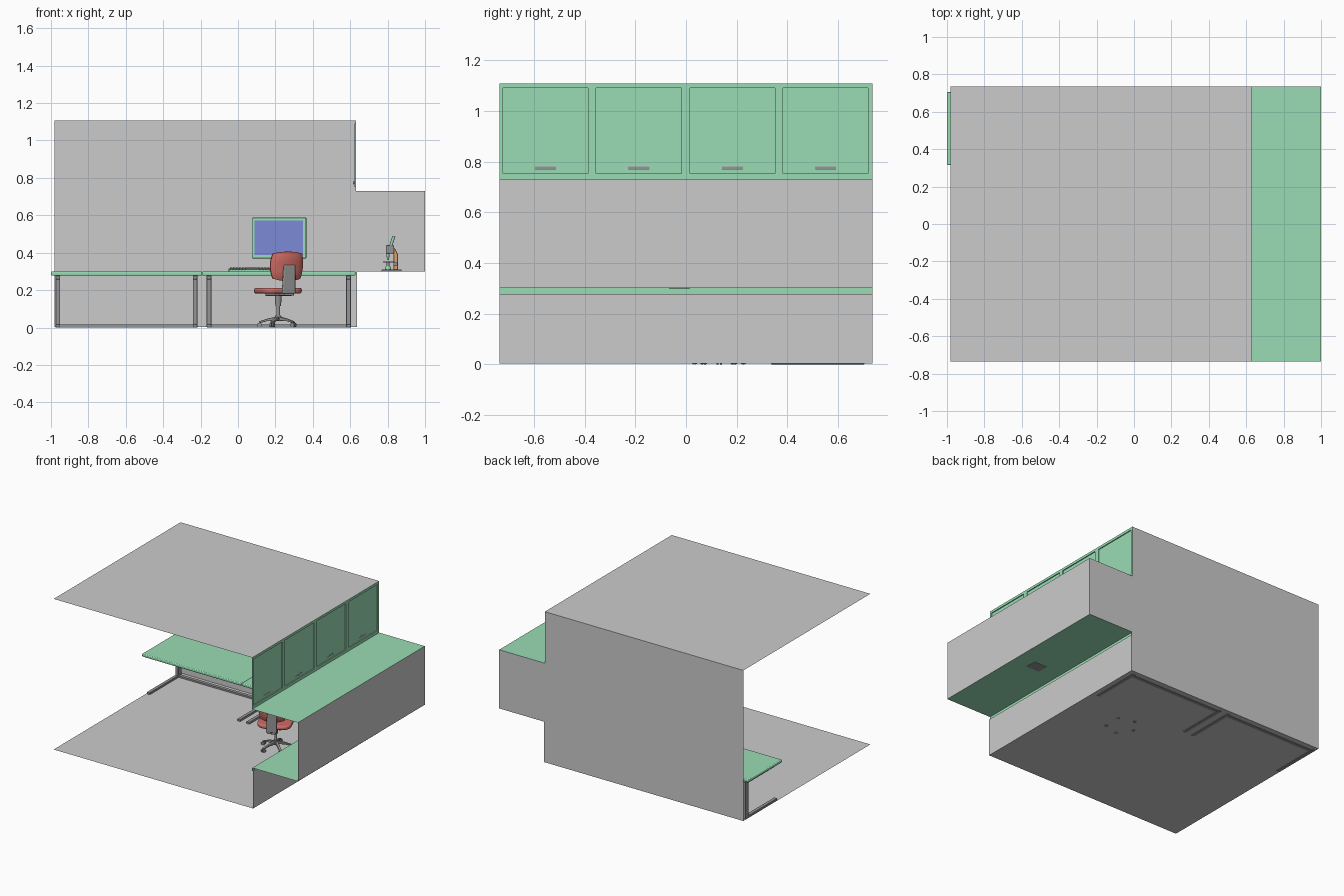
import bpy, bmesh
from math import sin, cos, pi, radians
from mathutils import Vector, Matrix

if "Cube" in bpy.data.objects:
    bpy.data.objects.remove(bpy.data.objects["Cube"])


def mat(name, rgb):
    m = bpy.data.materials.new(name)
    m.diffuse_color = (*rgb, 1)
    m.use_nodes = True
    m.node_tree.nodes["Principled BSDF"].inputs["Base Color"].default_value = m.diffuse_color
    return m


GREEN = mat("green", (0.32, 0.72, 0.46))
RED = mat("red", (0.62, 0.15, 0.13))
BLUE = mat("blue", (0.2, 0.25, 0.66))
ORANGE = mat("orange", (0.75, 0.35, 0.15))
DARK = mat("dark_grey", (0.3, 0.3, 0.3))


def finish(bm, name, m=None, bevel=0, seg=3, smooth=False, xf=None):
    me = bpy.data.meshes.new(name)
    if xf:
        bm.transform(xf)
    bm.to_mesh(me)
    bm.free()
    ob = bpy.data.objects.new(name, me)
    bpy.context.collection.objects.link(ob)
    if m:
        me.materials.append(m)
    if bevel:
        b = ob.modifiers.new("bevel", 'BEVEL')
        b.width, b.segments = bevel, seg
    if smooth:
        bpy.ops.object.select_all(action='DESELECT')
        bpy.context.view_layer.objects.active = ob
        ob.select_set(True)
        bpy.ops.object.shade_smooth_by_angle(angle=radians(35))
    return ob


def poly(name, pts, m=None):
    bm = bmesh.new()
    bm.faces.new([bm.verts.new(p) for p in pts])
    return finish(bm, name, m)


def box(name, lo, hi, m=None, xf=None, **kw):
    lo, hi = Vector(lo), Vector(hi)
    bm = bmesh.new()
    bmesh.ops.create_cube(bm, matrix=Matrix.Translation((lo + hi) / 2) @ Matrix.Diagonal((*(hi - lo), 1)))
    return finish(bm, name, m, xf=xf, **kw)


def rod(name, a, b, r1, r2=None, m=None, xf=None, n=16):
    a, b = Vector(a), Vector(b)
    d = b - a
    bm = bmesh.new()
    bmesh.ops.create_cone(bm, cap_ends=True, segments=n, radius1=r1, radius2=r1 if r2 is None else r2, depth=d.length,
                          matrix=Matrix.Translation((a + b) / 2) @ d.to_track_quat('Z', 'Y').to_matrix().to_4x4())
    return finish(bm, name, m, smooth=True, xf=xf)


def prism(name, outline, y0, y1, m=None, xf=None, **kw):
    # outline in the xz plane, extruded along y
    bm = bmesh.new()
    f = bm.faces.new([bm.verts.new((x, y0, z)) for x, z in outline])
    r = bmesh.ops.extrude_face_region(bm, geom=[f])
    bmesh.ops.translate(bm, verts=[v for v in r['geom'] if isinstance(v, bmesh.types.BMVert)], vec=(0, y1 - y0, 0))
    bmesh.ops.recalc_face_normals(bm, faces=bm.faces)
    return finish(bm, name, m, xf=xf, **kw)


# room shell: open at the front and the left
L, R, E, Y = -0.98, 0.63, 1.0, 0.735
CEIL, LO, HI, F, W = 1.108, 0.30, 0.73, 0.004, 0.637


def sheet_z(name, x0, x1, z, m=None):
    return poly(name, [(x0, -Y, z), (x1, -Y, z), (x1, Y, z), (x0, Y, z)], m)


def sheet_x(name, x, z0, z1, m=None):
    return poly(name, [(x, -Y, z0), (x, -Y, z1), (x, Y, z1), (x, Y, z0)], m)


sheet_z("floor", L, W, F)
sheet_z("ceiling", L, R, CEIL)
poly("back_wall", [(x, Y, z) for x, z in
                   [(L, F), (W, F), (W, LO), (E, LO), (E, HI), (R, HI), (R, CEIL), (L, CEIL)]])
sheet_x("lower_wall", W, F, LO - 0.022)
sheet_z("counter_lip", R, W, LO - 0.022, GREEN)
sheet_x("counter_edge", R, LO - 0.022, LO, GREEN)
sheet_z("counter", R, E, LO, GREEN)
sheet_x("alcove_wall", E, LO, HI)
sheet_z("alcove_top", R, E, HI, GREEN)

# cabinet front with four raised doors
ys = [-Y, -0.722, -0.387, -0.355, -0.018, 0.015, 0.351, 0.383, 0.718, Y]
zs = [HI, 0.752, 1.09, CEIL]
bm = bmesh.new()
grid = [[bm.verts.new((R, y, z)) for z in zs] for y in ys]
doors = []
for i in range(9):
    for j in range(3):
        f = bm.faces.new([grid[i][j], grid[i][j + 1], grid[i + 1][j + 1], grid[i + 1][j]])
        if j == 1 and i % 2:
            doors.append(f)
for f in doors:
    r = bmesh.ops.extrude_discrete_faces(bm, faces=[f])
    bmesh.ops.translate(bm, verts=r['faces'][0].verts, vec=(-0.007, 0, 0))
finish(bm, "cabinet_front", GREEN)
for i in range(1, 9, 2):
    c = (ys[i] + ys[i + 1]) / 2
    box("cabinet_handle", (0.614, c - 0.043, 0.766), (0.6235, c + 0.043, 0.782), DARK, bevel=0.003)

# desks: top, C-shaped legs, floor rail
for x0, x1 in [(-1.0, -0.192), (-0.192, 0.628)]:
    box("desk_top", (x0, 0.315, 0.278), (x1, 0.705, 0.30), GREEN, bevel=0.006)
    for lx in (x0 + 0.037, x1 - 0.037):
        a, b = lx - 0.0125, lx + 0.0125
        box("desk_leg", (a, 0.665, 0.003), (b, 0.705, 0.278), DARK, bevel=0.003)
        box("desk_foot", (a, 0.335, 0.0), (b, 0.705, 0.018), DARK, bevel=0.003)
        box("desk_arm", (a, 0.36, 0.258), (b, 0.69, 0.278), DARK, bevel=0.003)
    box("desk_rail", (x0 + 0.037, 0.67, 0.001), (x1 - 0.037, 0.695, 0.016), DARK)

# monitor and keyboard
M = Matrix.Translation((0.22, 0.56, 0)) @ Matrix.Rotation(radians(-4), 4, 'Z')
box("monitor_case", (-0.145, -0.012, 0.37), (0.145, 0.014, 0.587), GREEN, xf=M, bevel=0.003)
box("monitor_screen", (-0.13, -0.014, 0.388), (0.13, -0.011, 0.572), BLUE, xf=M)
box("monitor_neck", (-0.025, 0.014, 0.305), (0.025, 0.03, 0.46), GREEN, xf=M)
box("monitor_foot", (-0.075, -0.045, 0.30), (0.075, 0.06, 0.308), GREEN, xf=M, bevel=0.003)
K = Matrix.Translation((0.07, 0.43, 0.302)) @ Matrix.Rotation(radians(6), 4, 'X')
box("keyboard_body", (-0.12, -0.045, 0), (0.12, 0.045, 0.01), GREEN, xf=K, bevel=0.002)
for row in range(5):
    y = -0.038 + row * 0.0155
    for col in range(14):
        x = -0.113 + col * 0.0162
        box("key", (x, y, 0.01), (x + 0.0142, y + 0.0135, 0.014), DARK, xf=K)

# swivel chair, turned a little from the desk
C = Matrix.Translation((0.215, 0.13, 0)) @ Matrix.Rotation(radians(24), 4, 'Z')
for k in range(5):
    S = C @ Matrix.Rotation(2 * pi * k / 5 + 0.2, 4, 'Z')
    prism("chair_spoke", [(0.01, 0.058), (0.06, 0.047), (0.104, 0.032), (0.104, 0.022), (0.06, 0.034), (0.01, 0.036)],
          -0.009, 0.009, DARK, xf=S, bevel=0.003)
    for s in (-1, 1):
        rod("chair_caster", (0.101, s * 0.003, 0.013), (0.101, s * 0.011, 0.013), 0.013, m=DARK, xf=S)
rod("chair_hub", (0, 0, 0.034), (0, 0, 0.064), 0.02, 0.016, DARK, C)
rod("chair_piston", (0, 0, 0.06), (0, 0, 0.125), 0.01, m=DARK, xf=C)
rod("chair_column", (0, 0, 0.115), (0, 0, 0.175), 0.015, 0.019, DARK, C)
box("seat_plate", (-0.05, -0.07, 0.168), (0.05, 0.06, 0.184), DARK, xf=C, bevel=0.004)


def rounded(w, h, r, cz=0, n=6):
    pts = []
    for q, (sx, sz) in enumerate([(1, 1), (-1, 1), (-1, -1), (1, -1)]):
        for i in range(n + 1):
            a = pi / 2 * (q + i / n)
            pts.append((sx * (w - r) + r * cos(a), cz + sz * (h - r) + r * sin(a)))
    return pts


# seat profile is laid flat by turning y into z
flat = Matrix.Translation((0, 0.005, 0)) @ Matrix.Rotation(radians(90), 4, 'X')
prism("seat", rounded(0.115, 0.105, 0.06), 0.0, 0.03, RED, smooth=True, bevel=0.011,
      xf=C @ Matrix.Translation((0, 0, 0.182)) @ flat)

# curved backrest and its support
bm = bmesh.new()
N, H = 12, 6
B = Matrix.Translation((0, -0.128, 0.327)) @ Matrix.Rotation(radians(6), 4, 'X')
for side in (0, 1):
    g = []
    for i in range(N + 1):
        u = 2 * i / N - 1
        col = []
        for j in range(H + 1):
            v = 2 * j / H - 1
            # squashed square gives the rounded outline
            x = 0.098 * u * (1 - 0.13 * v * v - 0.05 * (1 - v) / 2)
            z = 0.079 * v * (1 - 0.15 * u * u)
            edge = (1 - u ** 6) * (1 - v ** 6)
            y = 2.2 * x * x + (1 if side else -1) * (0.004 + 0.01 * edge ** 0.5)
            col.append(bm.verts.new((x, y, z)))
        g.append(col)
    for i in range(N):
        for j in range(H):
            q = [g[i][j], g[i + 1][j], g[i + 1][j + 1], g[i][j + 1]]
            bm.faces.new(q[::-1] if side else q)
bmesh.ops.bridge_loops(bm, edges=[e for e in bm.edges if e.is_boundary])
bmesh.ops.recalc_face_normals(bm, faces=bm.faces)
finish(bm, "backrest", RED, smooth=True, xf=C @ B)
prism("backrest_support", [(-0.04, 0.182), (0.036, 0.182), (0.036, 0.335), (-0.03, 0.335)],
      -0.15, -0.132, DARK, xf=C, bevel=0.006)
box("support_bar", (-0.028, -0.145, 0.17), (0.028, -0.04, 0.184), DARK, xf=C, bevel=0.003)

# microscope on the counter
T = Matrix.Translation((0.82, -0.025, 0))
box("microscope_base", (-0.052, -0.042, 0.2985), (0.055, 0.042, 0.31), DARK, xf=T, bevel=0.003)
prism("microscope_arm", [(0.012, 0.31), (0.035, 0.31), (0.035, 0.39), (0.018, 0.425), (-0.01, 0.425), (0.012, 0.39)],
      -0.016, 0.016, ORANGE, xf=T, bevel=0.003)
box("microscope_stage", (-0.045, -0.032, 0.347), (0.016, 0.032, 0.354), DARK, xf=T)
rod("microscope_lamp", (-0.018, 0, 0.31), (-0.018, 0, 0.33), 0.016, 0.011, GREEN, T)
rod("microscope_condenser", (-0.018, 0, 0.33), (-0.018, 0, 0.347), 0.009, m=DARK, xf=T)
rod("microscope_objective", (-0.018, 0, 0.36), (-0.018, 0, 0.395), 0.005, 0.009, GREEN, T)
box("microscope_head", (-0.03, -0.022, 0.395), (0.014, 0.022, 0.44), DARK, xf=T, bevel=0.005)
for s in (-1, 1):
    rod("microscope_eyepiece", (-0.004, s * 0.012, 0.435), (0.014, s * 0.014, 0.488), 0.008, m=GREEN, xf=T)
rod("microscope_knob", (0.022, -0.028, 0.34), (0.022, 0.028, 0.34), 0.011, m=DARK, xf=T)
